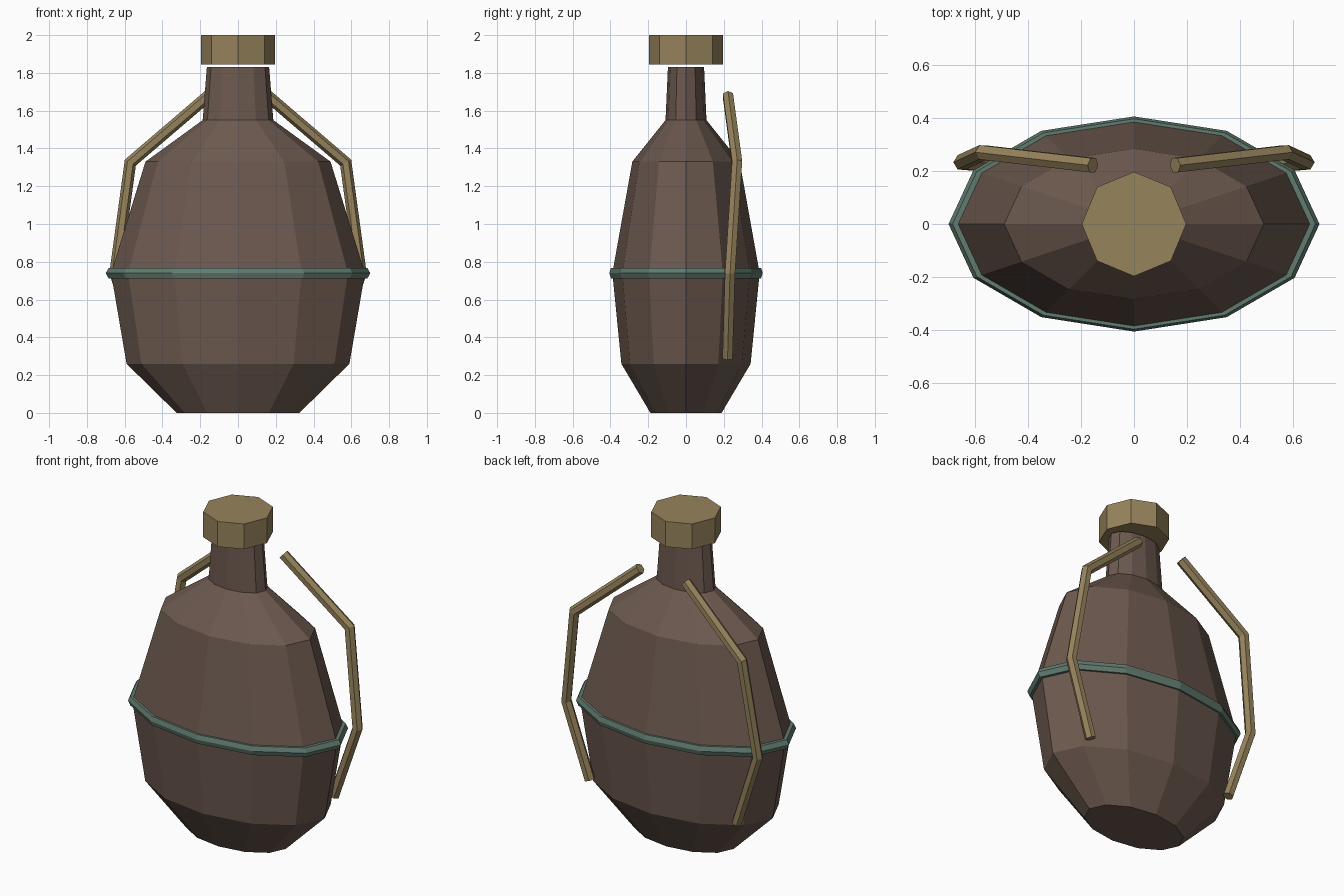
import bpy, bmesh
from math import cos, sin, tau
from mathutils import Vector

cube = bpy.data.objects.get("Cube")
if cube:
    bpy.data.objects.remove(cube)

DEPTH = 0.58  # front-to-back squash of the flask


def material(name, rgb):
    m = bpy.data.materials.new(name)
    m.use_nodes = True
    m.diffuse_color = (*rgb, 1)
    m.node_tree.nodes["Principled BSDF"].inputs["Base Color"].default_value = (*rgb, 1)
    return m


brown = material("brown_leather", (0.150, 0.100, 0.077))
brass = material("dull_brass", (0.305, 0.227, 0.107))
teal = material("teal_band", (0.120, 0.200, 0.160))


def loft(name, rings, mat, closed=False):
    """Join rings of points with quads; close into a loop or cap the ends."""
    bm = bmesh.new()
    loops = [[bm.verts.new(p) for p in ring] for ring in rings]
    n = len(loops[0])
    pairs = list(zip(loops, loops[1:]))
    if closed:
        pairs.append((loops[-1], loops[0]))
    else:
        bm.faces.new(loops[0])
        bm.faces.new(loops[-1])
    for a, b in pairs:
        for i in range(n):
            j = (i + 1) % n
            bm.faces.new((a[i], a[j], b[j], b[i]))
    bmesh.ops.recalc_face_normals(bm, faces=bm.faces)
    mesh = bpy.data.meshes.new(name)
    bm.to_mesh(mesh)
    bm.free()
    mesh.materials.append(mat)
    obj = bpy.data.objects.new(name, mesh)
    bpy.context.collection.objects.link(obj)
    return obj


def ring(radius, z, sides, squash=1.0):
    return [(radius * cos(tau * i / sides), radius * squash * sin(tau * i / sides), z)
            for i in range(sides)]


def tube(name, path, radius, mat, sides=6):
    """Mitred tube along a bent path."""
    pts = [Vector(p) for p in path]
    dirs = [(b - a).normalized() for a, b in zip(pts, pts[1:])]
    side = Vector((0, 1, 0)).cross(dirs[0]).normalized()
    up = dirs[0].cross(side)
    current = [pts[0] + radius * (side * cos(tau * i / sides) + up * sin(tau * i / sides))
               for i in range(sides)]
    rings = [current]
    for k, d in enumerate(dirs):
        # slide each corner along the segment onto the mitre plane
        normal = (d + dirs[k + 1]).normalized() if k + 1 < len(dirs) else d
        current = [p + d * ((pts[k + 1] - p).dot(normal) / d.dot(normal)) for p in current]
        rings.append(current)
    return loft(name, rings, mat)


# Flask body with tapering neck
profile = [(0.325, 0), (0.59, 0.26), (0.672, 0.74), (0.49, 1.33), (0.187, 1.55), (0.165, 1.83)]
loft("flask_body", [ring(r, z, 12, DEPTH) for r, z in profile], brown)

# Octagonal stopper
loft("stopper", [ring(0.197, z, 8) for z in (1.845, 2.0)], brass)

# Band around the widest part
section = [(0.67 + 0.03 * cos(tau * i / 6), 0.74 + 0.032 * sin(tau * i / 6)) for i in range(6)]
loft("waist_band", [ring(r, z, 12, DEPTH) for r, z in section], teal, closed=True)

# Bent carrying rods behind each shoulder
for name, s in (("left_rod", 1), ("right_rod", -1)):
    path = [(s * 0.155, 0.222, 1.68), (s * 0.57, 0.27, 1.325),
            (s * 0.65, 0.233, 0.74), (s * 0.5, 0.22, 0.29)]
    tube(name, path, 0.031, brass)
